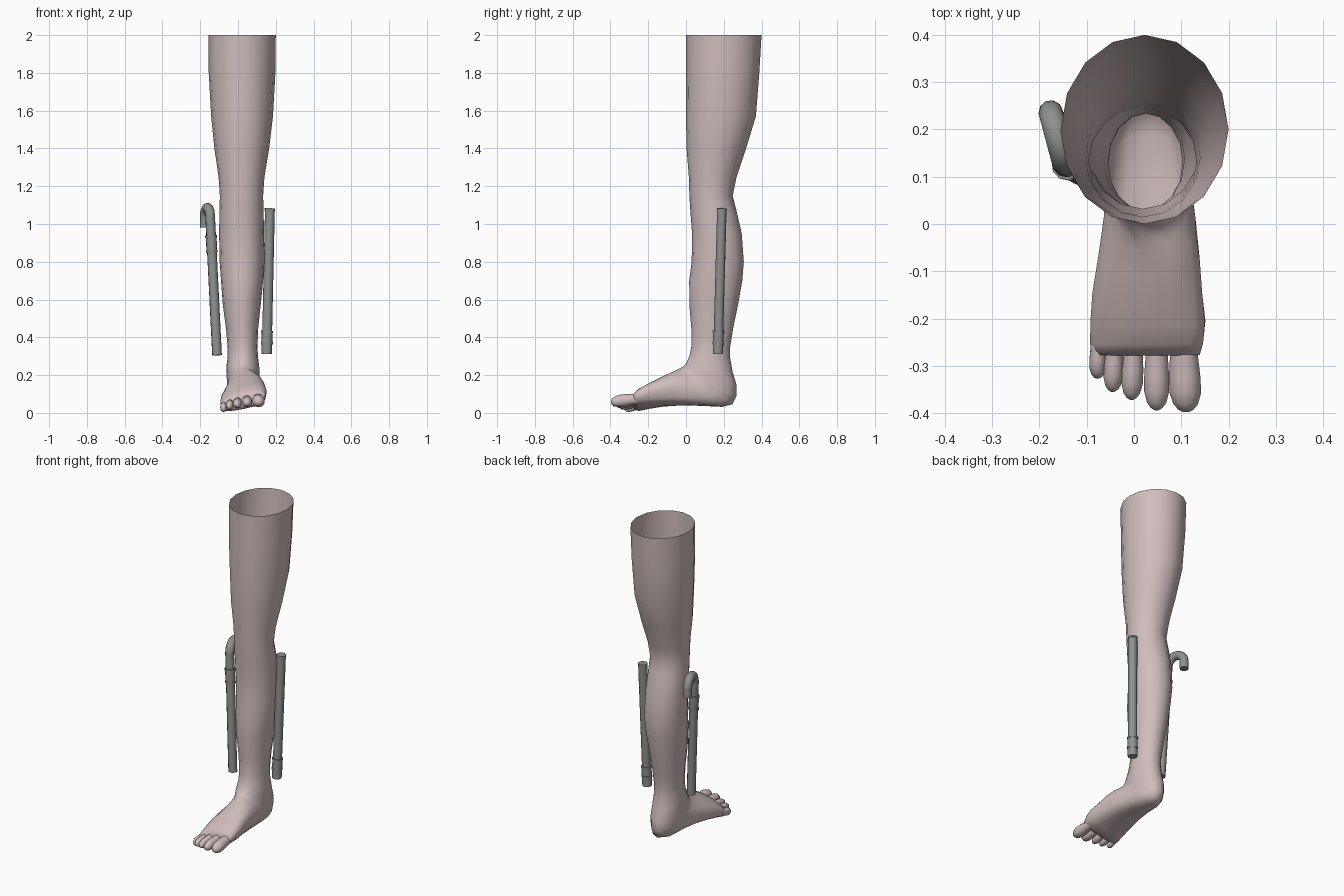
import bpy, bmesh, math
from mathutils import Vector

if "Cube" in bpy.data.objects:
    bpy.data.objects.remove(bpy.data.objects["Cube"])


def material(name, rgb):
    m = bpy.data.materials.new(name)
    m.diffuse_color = (*rgb, 1)
    m.use_nodes = True
    m.node_tree.nodes["Principled BSDF"].inputs["Base Color"].default_value = m.diffuse_color
    return m


SKIN = material("pale skin", (0.63, 0.51, 0.51))
METAL = material("grey metal", (0.27, 0.285, 0.28))


def finish(ob, mat, angle=50):
    ob.data.materials.clear()
    ob.data.materials.append(mat)
    bpy.ops.object.select_all(action='DESELECT')
    ob.select_set(True)
    bpy.context.view_layer.objects.active = ob
    bpy.ops.object.shade_smooth_by_angle(angle=math.radians(angle))


def power(v, n):
    return math.copysign(abs(v) ** (2 / n), v)


def loft(name, rings, mat, sides=16, cap_start=False):
    """Each ring: x0, x1, front/top point (y, z), back/bottom point (y, z),
    squareness of the bottom half, sideways shift of the top, roll."""
    bm = bmesh.new()
    loops = []
    for x0, x1, py, pz, qy, qz, n, skew, roll in rings:
        loop = []
        for i in range(sides):
            a = 2 * math.pi * i / sides
            c, s = math.cos(a), math.sin(a)
            if s > 0:
                c, s = power(c, n), power(s, n)
            dx = (x1 - x0) / 2 * c
            x = (x0 + x1) / 2 + dx - skew * min(s, 0)
            y = (py + qy) / 2 + (qy - py) / 2 * s
            z = (pz + qz) / 2 + (qz - pz) / 2 * s + roll * dx
            loop.append(bm.verts.new((x, y, z)))
        loops.append(loop)
    for a, b in zip(loops, loops[1:]):
        for i in range(sides):
            j = (i + 1) % sides
            bm.faces.new((a[i], b[i], b[j], a[j]))
    bm.faces.new(loops[-1])
    if cap_start:
        bm.faces.new(loops[0])
    bmesh.ops.recalc_face_normals(bm, faces=bm.faces)
    me = bpy.data.meshes.new(name)
    bm.to_mesh(me)
    bm.free()
    ob = bpy.data.objects.new(name, me)
    bpy.context.collection.objects.link(ob)
    finish(ob, mat, 70)
    return ob


# Leg, open at the top: z, x0, x1, y0, y1
leg = [
    (2.00, -0.155, 0.200, 0.000, 0.400),
    (1.80, -0.155, 0.198, 0.000, 0.388),
    (1.57, -0.142, 0.185, 0.000, 0.370),
    (1.40, -0.125, 0.165, 0.003, 0.318),
    (1.25, -0.103, 0.140, 0.015, 0.268),
    (1.15, -0.096, 0.133, 0.018, 0.247),
    (1.08, -0.098, 0.135, 0.022, 0.265),
    (0.95, -0.100, 0.138, 0.032, 0.295),
    (0.80, -0.097, 0.140, 0.030, 0.306),
    (0.70, -0.090, 0.133, 0.017, 0.298),
    (0.57, -0.080, 0.120, 0.018, 0.275),
    (0.45, -0.064, 0.107, 0.028, 0.250),
    (0.35, -0.055, 0.103, 0.028, 0.234),
]
rings = [(x0, x1, y0, z, y1, z, 2, 0, 0) for z, x0, x1, y0, y1 in leg]

# Ankle and foot: rings fan round the instep, then run forward
rings += [
    (-0.055, 0.106, 0.018, 0.300, 0.234, 0.290, 2.0, 0, 0),
    (-0.062, 0.113, 0.000, 0.260, 0.246, 0.220, 2.0, 0, 0),
    (-0.061, 0.114, -0.015, 0.245, 0.267, 0.150, 2.0, 0, 0),
    (-0.058, 0.113, -0.025, 0.240, 0.268, 0.090, 2.0, 0, 0),
    (-0.058, 0.115, -0.035, 0.235, 0.245, 0.045, 2.2, 0.005, 0),
    (-0.060, 0.120, -0.045, 0.230, 0.190, 0.032, 2.5, 0.01, 0),
    (-0.064, 0.130, -0.065, 0.220, 0.090, 0.037, 2.8, 0.02, 0),
    (-0.075, 0.138, -0.110, 0.200, -0.020, 0.040, 3.0, 0.025, 0.05),
    (-0.088, 0.144, -0.170, 0.170, -0.120, 0.036, 3.0, 0.025, 0.1),
    (-0.092, 0.151, -0.215, 0.145, -0.195, 0.028, 3.0, 0.02, 0.15),
    (-0.093, 0.146, -0.255, 0.120, -0.250, 0.020, 3.0, 0.01, 0.2),
    (-0.088, 0.139, -0.278, 0.092, -0.275, 0.032, 3.0, 0, 0.2),
]
loft("leg_and_foot", rings, SKIN)

# Toes: base x, tip x, tip y, half width, base z, tip z, half height
toes = [
    ("little_toe", -0.076, -0.077, -0.327, 0.018, 0.042, 0.025, 0.025),
    ("fourth_toe", -0.040, -0.045, -0.355, 0.021, 0.056, 0.036, 0.025),
    ("middle_toe", 0.000, -0.005, -0.372, 0.023, 0.066, 0.044, 0.026),
    ("second_toe", 0.048, 0.048, -0.394, 0.027, 0.074, 0.053, 0.028),
    ("big_toe", 0.104, 0.110, -0.398, 0.034, 0.077, 0.058, 0.033),
]
shape = [(0, 0.9), (0.3, 0.88), (0.55, 0.98), (0.75, 0.98),
         (0.9, 0.75), (0.97, 0.45), (1, 0.15)]
for name, bx, tx, ty, w, bz, tz, h in toes:
    rs = []
    for u, k in shape:
        x = bx + (tx - bx) * u
        y = -0.235 + (ty + 0.235) * u
        z = bz + (tz - bz) * u
        rs.append((x - w * k, x + w * k, y, z + h * k, y, z - h * k, 2.2, 0, 0))
    loft(name, rs, SKIN, 12, True)


# Metal tubes
def tube(name, points, radius):
    cu = bpy.data.curves.new(name, 'CURVE')
    cu.dimensions = '3D'
    cu.bevel_depth = radius
    cu.bevel_resolution = 3
    cu.use_fill_caps = True
    sp = cu.splines.new('POLY')
    sp.points.add(len(points) - 1)
    for p, co in zip(sp.points, points):
        p.co = (*co, 1)
    ob = bpy.data.objects.new(name, cu)
    bpy.context.collection.objects.link(ob)
    bpy.ops.object.select_all(action='DESELECT')
    ob.select_set(True)
    bpy.context.view_layer.objects.active = ob
    bpy.ops.object.convert(target='MESH')
    finish(bpy.context.object, METAL)


def bands(name, low, high, spans):
    for i, (z0, z1, r) in enumerate(spans):
        pts = [low.lerp(high, (z - low.z) / (high.z - low.z)) for z in (z0, z1)]
        tube(f"{name}_{i + 1}", pts, r)


# Straight pole on the right with a collar at its foot and a rim on top
low, high = Vector((0.152, 0.169, 0.312)), Vector((0.169, 0.190, 1.082))
tube("straight_pole", [low, high], 0.026)
bands("straight_pole_collar", low, high,
      [(0.312, 0.362, 0.028), (0.362, 0.378, 0.031), (0.378, 0.425, 0.029),
       (0.425, 0.435, 0.032), (1.072, 1.083, 0.028)])

# Hooked pole on the left with a collar below the bend
low, high = Vector((-0.111, 0.107, 0.305)), Vector((-0.147, 0.127, 1.03))
end = Vector((-0.176, 0.236, 1.03))
mid, arm = (high + end) / 2, (high - end) / 2
bend = [mid + arm * math.cos(a) + Vector((0, 0, arm.length * math.sin(a)))
        for a in (math.pi * i / 12 for i in range(13))]
tube("hooked_pole", [low] + bend + [end - Vector((0, 0, 0.048))], 0.026)
bands("hooked_pole_collar", low, high,
      [(0.850, 0.862, 0.031), (0.862, 0.925, 0.029), (0.925, 0.940, 0.032)])
